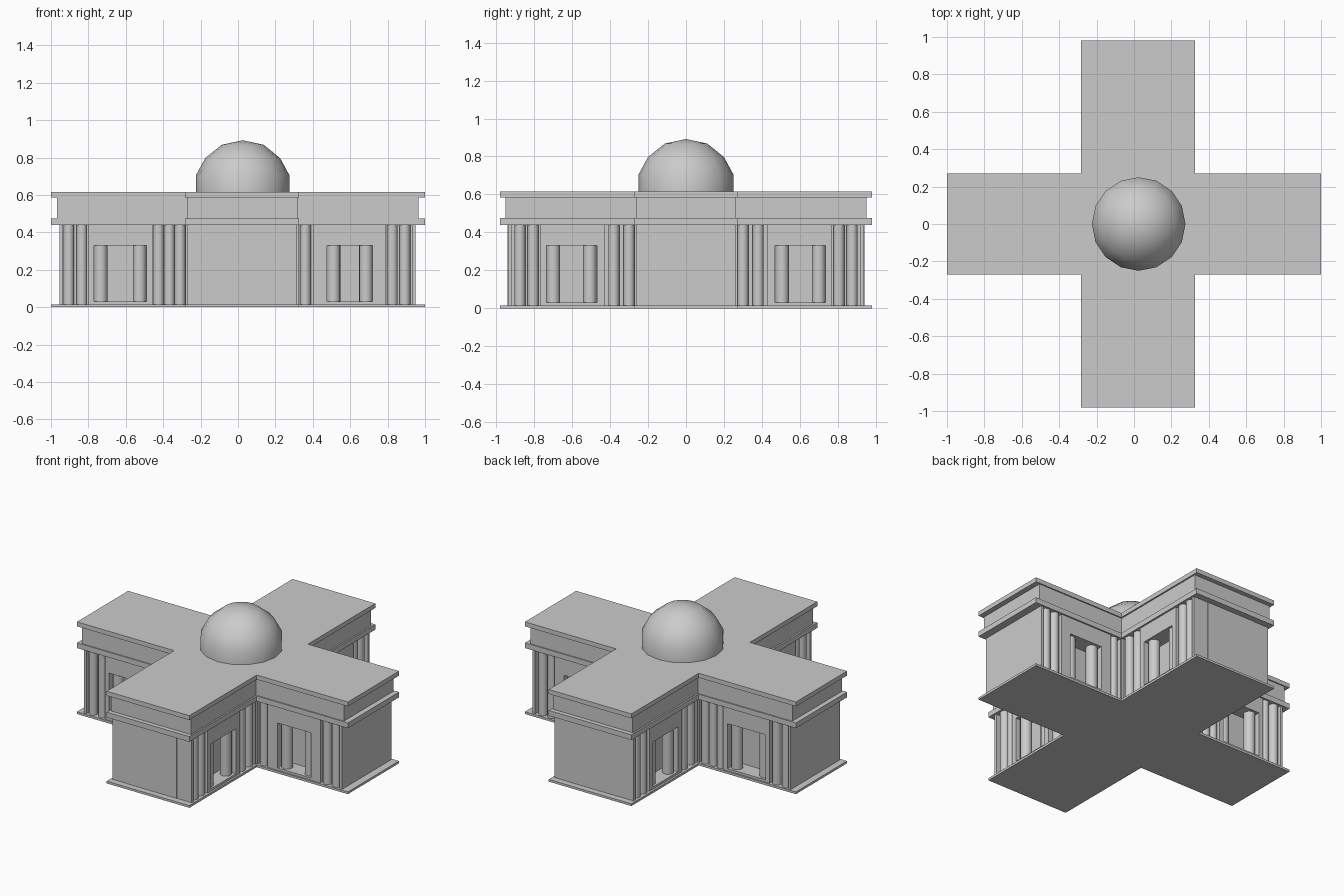
import bpy, bmesh, math
from mathutils import Matrix, Vector

if "Cube" in bpy.data.objects:
    bpy.data.objects.remove(bpy.data.objects["Cube"])

# wall planes: x-arm sides, y-arm sides (right/left), arm ends
Y_SIDE, X_RIGHT, X_LEFT = 0.26, 0.315, 0.27
DEEP, NICHE = 0.11, 0.05
Z0, Z1 = 0.014, 0.442


def finish(name, bm, smooth=False):
    bmesh.ops.recalc_face_normals(bm, faces=bm.faces)
    me = bpy.data.meshes.new(name)
    bm.to_mesh(me)
    bm.free()
    ob = bpy.data.objects.new(name, me)
    bpy.context.collection.objects.link(ob)
    if smooth:
        bpy.ops.object.select_all(action='DESELECT')
        ob.select_set(True)
        bpy.context.view_layer.objects.active = ob
        bpy.ops.object.shade_smooth_by_angle(angle=math.radians(40))
    return ob


def cross(name, xl, xr, ye, wl, wr, wy, z0, z1):
    """Cross-shaped slab: arm ends xl, xr, ye and arm sides wl, wr, wy."""
    pts = [(-xl, -wy), (-wl, -wy), (-wl, -ye), (wr, -ye), (wr, -wy), (xr, -wy),
           (xr, wy), (wr, wy), (wr, ye), (-wl, ye), (-wl, wy), (-xl, wy)]
    bm = bmesh.new()
    face = bm.faces.new([bm.verts.new((x, y, z0)) for x, y in pts])
    ext = bmesh.ops.extrude_face_region(bm, geom=[face])
    verts = [g for g in ext['geom'] if isinstance(g, bmesh.types.BMVert)]
    bmesh.ops.translate(bm, verts=verts, vec=(0, 0, z1 - z0))
    finish(name, bm)


def add_box(bm, a, b):
    a, b = Vector(a), Vector(b)
    d = b - a
    m = Matrix.Translation((a + b) / 2) @ Matrix.Diagonal((abs(d.x), abs(d.y), abs(d.z), 1))
    bmesh.ops.create_cube(bm, size=1, matrix=m)


def add_column(bm, p, r, z0, z1):
    m = Matrix.Translation((p[0], p[1], (z0 + z1) / 2))
    bmesh.ops.create_cone(bm, cap_ends=True, segments=16, radius1=r, radius2=r,
                          depth=z1 - z0, matrix=m)


def facade(name, place, inner, end, panel, door, columns):
    """place(u, d, z): u along the wall outward, d depth behind the wall plane."""
    walls, cols = bmesh.new(), bmesh.new()

    def box(u0, u1, d0, d1, z0=Z0, z1=Z1):
        add_box(walls, place(u0, d0, z0), place(u1, d1, z1))
    # inner corner, door panel around its opening, outer corner
    box(inner - DEEP, inner + 0.01, 0, DEEP)
    box(panel[0], door[0], 0, DEEP)
    box(door[1], panel[1], 0, DEEP)
    box(door[0], door[1], 0, DEEP, 0.33, Z1)
    box(door[0], door[1], 0, DEEP, Z0, 0.03)
    box(end - 0.018, end, 0, DEEP)
    # niche backs behind the half-columns
    box(inner, panel[0], NICHE, DEEP)
    box(panel[1], end, NICHE, DEEP)
    for u in columns:
        add_column(cols, place(u, 0.029, 0), 0.029, Z0, Z1)
    # pair of columns inside the doorway
    for u in (door[0] + 0.036, door[1] - 0.036):
        add_column(cols, place(u, 0.05, 0), 0.036, 0.03, 0.33)
    finish(name + "_wall", walls)
    finish(name + "_columns", cols, True)


# stacked cross-shaped layers
cross("base_slab", 1, 1, 0.98, 0.283, 0.327, 0.27, 0, 0.015)
cross("wall_core", 0.955, 0.95, 0.94, X_LEFT - DEEP, X_RIGHT - DEEP, Y_SIDE - DEEP, 0.01, 0.45)
cross("lower_cornice", 1, 1, 0.98, 0.283, 0.327, 0.27, 0.44, 0.475)
cross("frieze", 0.968, 0.965, 0.95, 0.272, 0.317, 0.262, 0.47, 0.59)
cross("upper_cornice_roof", 1, 1, 0.98, 0.283, 0.327, 0.27, 0.585, 0.615)

# eight side facades
for s, tag in ((-1, "front"), (1, "back")):
    facade("right_wing_" + tag, lambda u, d, z: (u, s * (Y_SIDE - d), z),
           X_RIGHT, 0.95, (0.40, 0.79), (0.475, 0.72), (0.36, 0.825, 0.892))
    facade("left_wing_" + tag, lambda u, d, z: (-u, s * (Y_SIDE - d), z),
           X_LEFT, 0.955, (0.455, 0.80), (0.49, 0.77), (0.31, 0.367, 0.425, 0.835, 0.905))
    for side, plane, label in ((1, X_RIGHT, "right"), (-1, X_LEFT, "left")):
        facade(tag + "_wing_" + label, lambda u, d, z: (side * (plane - d), s * u, z),
               Y_SIDE, 0.938, (0.43, 0.77), (0.47, 0.735), (0.30, 0.38, 0.805, 0.875))

# dome, lathed from a coarse profile
bm = bmesh.new()
profile = [(0.25, 0.60), (0.25, 0.705), (0.20, 0.797), (0.112, 0.868), (0, 0.892)]
vs = [bm.verts.new((r, 0, z)) for r, z in profile]
es = [bm.edges.new(p) for p in zip(vs, vs[1:])]
bmesh.ops.spin(bm, geom=vs + es, cent=(0, 0, 0), axis=(0, 0, 1), angle=math.tau, steps=16)
bmesh.ops.remove_doubles(bm, verts=bm.verts, dist=1e-4)
bmesh.ops.translate(bm, verts=bm.verts, vec=(0.025, 0, 0))
finish("dome", bm, True)
